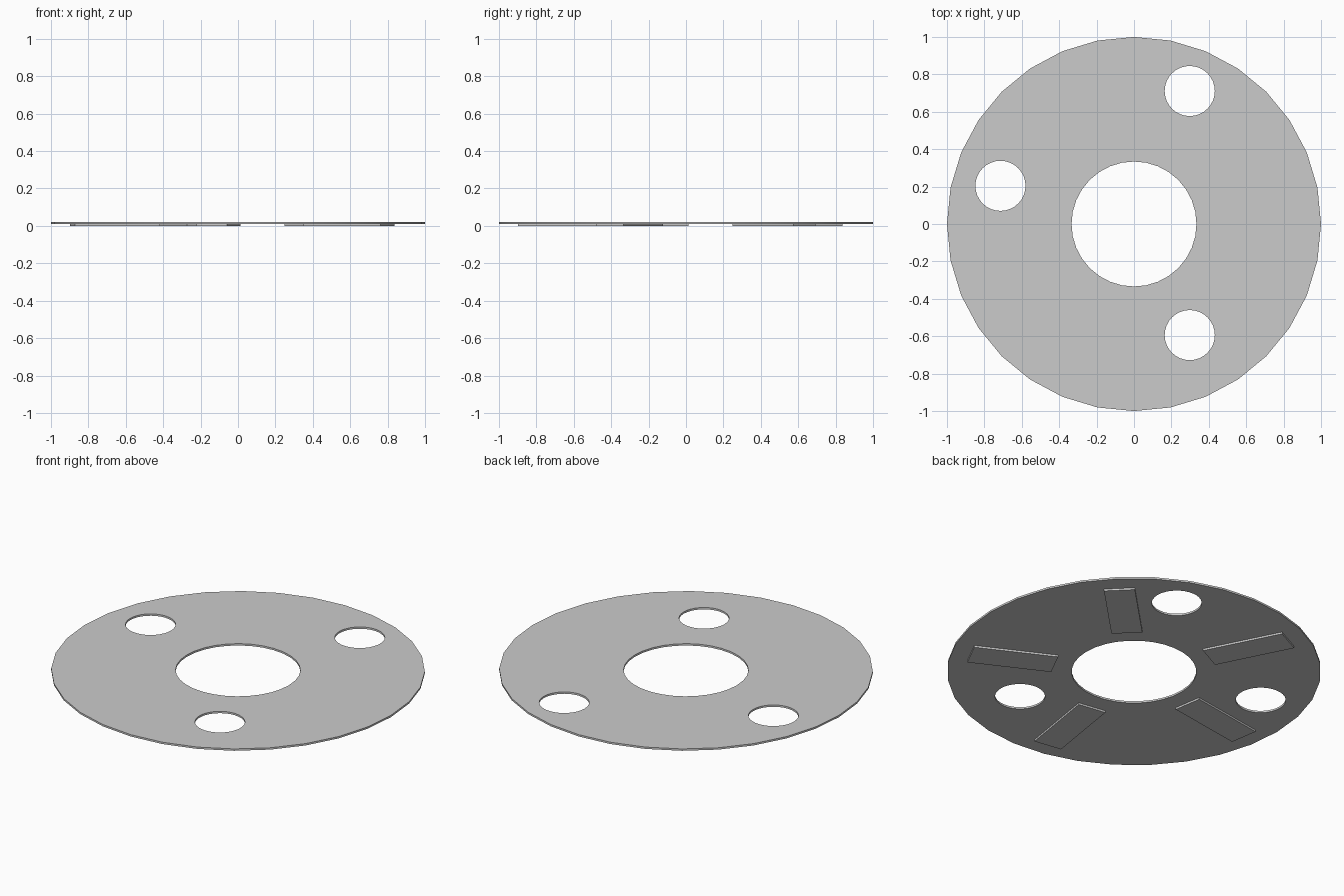
import bpy
from math import cos, sin, pi, radians

if "Cube" in bpy.data.objects:
    bpy.data.objects.remove(bpy.data.objects["Cube"])

LAYER = 0.011  # thickness of the plate and of the pads
SIDES = 32

# Ring plate: 2D curve with an outer rim, centre bore and three round holes
curve = bpy.data.curves.new("ring_plate", 'CURVE')
curve.dimensions = '2D'
curve.fill_mode = 'BOTH'
curve.extrude = LAYER / 2


def add_circle(x, y, r):
    spline = curve.splines.new('POLY')
    spline.points.add(SIDES - 1)
    for i, p in enumerate(spline.points):
        a = 2 * pi * i / SIDES
        p.co = (x + r * cos(a), y + r * sin(a), 0, 1)
    spline.use_cyclic_u = True


add_circle(0, 0, 1)
add_circle(0, 0, 0.334)
for x, y in ((0.298, 0.711), (-0.714, 0.204), (0.298, -0.594)):
    add_circle(x, y, 0.134)

plate = bpy.data.objects.new("ring_plate", curve)
bpy.context.collection.objects.link(plate)
plate.location.z = LAYER * 1.5
plate.select_set(True)
bpy.context.view_layer.objects.active = plate
bpy.ops.object.convert(target='MESH')

# Five radial pads under the plate
for i in range(5):
    a = radians(45 + 72 * i)
    bpy.ops.mesh.primitive_cube_add(
        size=1, location=(0.666 * cos(a), 0.666 * sin(a), LAYER / 2),
        rotation=(0, 0, a))
    pad = bpy.context.object
    pad.name = f"underside_pad_{i + 1}"
    pad.scale = (0.46, 0.166, LAYER)
